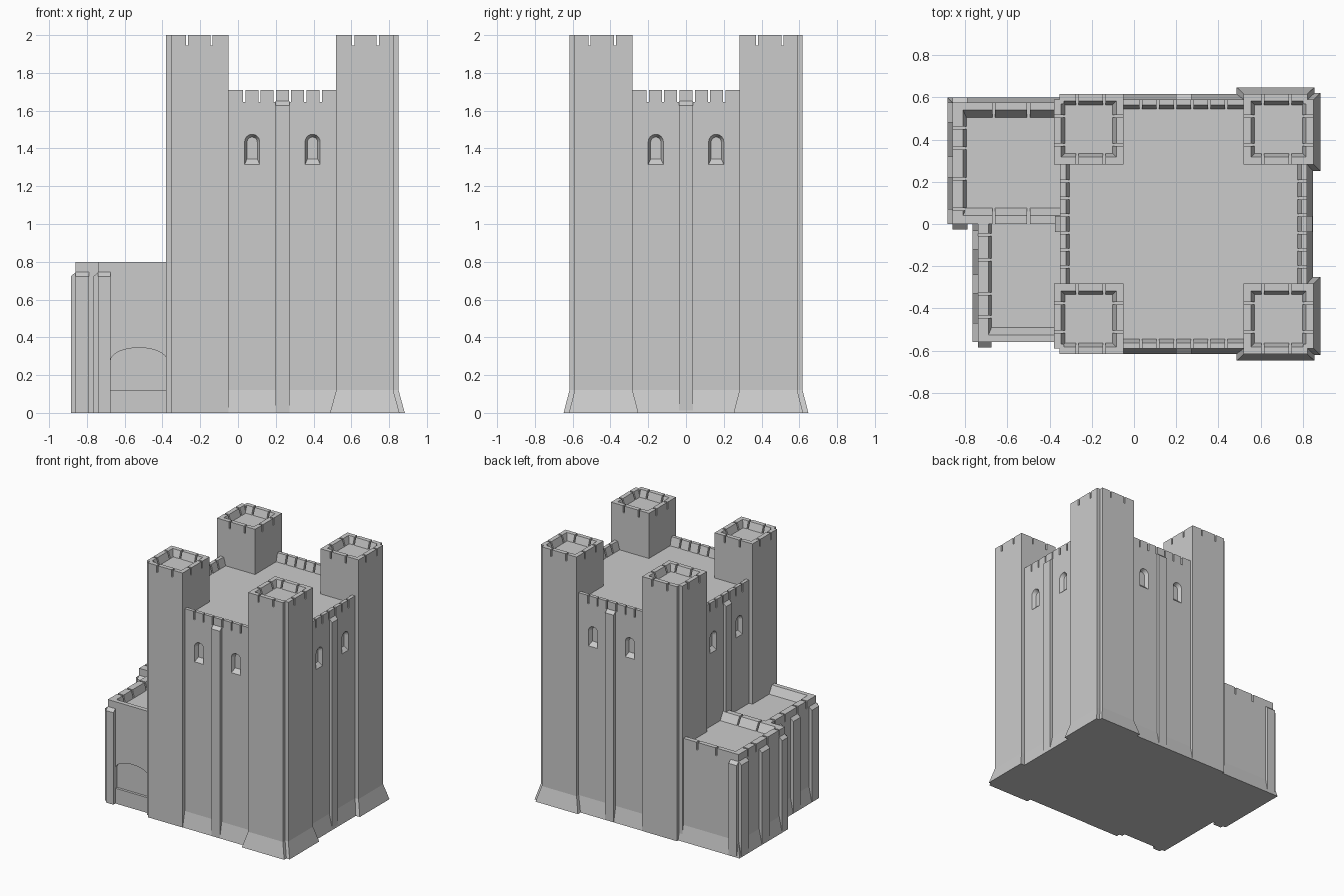
import bpy, bmesh, math
from mathutils import Vector

if "Cube" in bpy.data.objects:
    bpy.data.objects.remove(bpy.data.objects["Cube"])


def hull(name, point_sets):
    """One object made of convex solids, one per point set."""
    me = bpy.data.meshes.new(name)
    bm = bmesh.new()
    for pts in point_sets:
        vs = [bm.verts.new(p) for p in pts]
        bmesh.ops.convex_hull(bm, input=vs)
    bmesh.ops.dissolve_limit(bm, angle_limit=0.01, verts=bm.verts, edges=bm.edges)
    bmesh.ops.recalc_face_normals(bm, faces=bm.faces)
    bm.to_mesh(me)
    bm.free()
    ob = bpy.data.objects.new(name, me)
    bpy.context.collection.objects.link(ob)
    return ob


def frustum(bottom, z0, top, z1):
    """Points of a tapered block; rectangles are (x0, x1, y0, y1)."""
    return [(x, y, z) for r, z in ((bottom, z0), (top, z1)) for x in r[:2] for y in r[2:]]


def block(rect, z0, z1):
    return frustum(rect, z0, rect, z1)


def grow(r, left=0, right=0, front=0, back=0):
    return (r[0] - left, r[1] + right, r[2] - front, r[3] + back)


def place(side, face, along, out, z):
    """Point on a wall: 'face' is the wall plane, 'out' the distance outward."""
    axis, sign = side
    return (face + sign * out, along, z) if axis == 'x' else (along, face + sign * out, z)


LEFT, RIGHT, FRONT, BACK = ('x', -1), ('x', 1), ('y', -1), ('y', 1)


def prism(side, face, a0, a1, profile):
    return [place(side, face, a, o, z) for a in (a0, a1) for o, z in profile]


def merlons(side, face, a0, a1, slots, z0, z1, flat, slope, gap=0.012):
    """Parapet run with a sloped inner face, split by narrow slots."""
    edges = [a0] + [e for s in slots for e in (s - gap / 2, s + gap / 2)] + [a1]
    prof = [(0, z0), (0, z1), (-flat, z1), (-flat - slope, z0)]
    return [prism(side, face, edges[i], edges[i + 1], prof) for i in range(0, len(edges), 2)]


def pilaster(side, face, a0, a1, top, d=0.025):
    return prism(side, face, a0, a1, [(-0.01, 0), (d, 0), (d, top - 0.022), (0, top), (-0.01, top)])


def arch(side, face, c, half, z0, spring, rise, out, n=12):
    pts = [place(side, face, c + s * half, out, z0) for s in (-1, 1)]
    return pts + [place(side, face, c + half * math.cos(math.pi * i / n), out,
                        spring + rise * math.sin(math.pi * i / n)) for i in range(n + 1)]


def carve(target, cutter):
    cutter.hide_render = True
    mod = target.modifiers.new("carve", 'BOOLEAN')
    mod.operation = 'DIFFERENCE'
    mod.solver = 'EXACT'
    mod.object = cutter
    bpy.context.view_layer.objects.active = target
    bpy.ops.object.modifier_apply(modifier=mod.name)
    bpy.data.objects.remove(cutter)


# Keep body with arched window recesses on all four sides
KEEP = (-0.35, 0.82, -0.59, 0.59)
MID = 0.235
walls = [(LEFT, KEEP[0], 0), (RIGHT, KEEP[1], 0), (FRONT, KEEP[2], MID), (BACK, KEEP[3], MID)]
keep = hull("keep_body", [block(KEEP, 0, 1.645)])
cuts = []
for side, face, mid in walls:
    for c in (mid - 0.16, mid + 0.16):
        # taper passes exactly through the outer outline at the wall plane
        cuts.append(arch(side, face, c, 0.0443, 1.305, 1.4357, 0.0443, 0.01)
                    + arch(side, face, c, 0.027, 1.345, 1.433, 0.027, -0.03))
carve(keep, hull("window_cutters", cuts))

# Keep plinth, parapets and central pilasters
hull("keep_plinth", [frustum(grow(KEEP, 0, 0.028, 0.025, 0.025), 0, KEEP, 0.12)])
parapet, pils = [], []
for side, face, mid in walls:
    slots = [mid + 0.081 * (i - 2.5) for i in range(6)]
    parapet += merlons(side, face, mid - 0.3, mid + 0.3, slots, 1.645, 1.71, 0.027, 0.018)
    pils.append(pilaster(side, face, mid - 0.037, mid + 0.037, 1.65))
hull("keep_parapet", parapet)
hull("keep_pilasters", pils)

# Corner towers: two overlapping blocks leave a notch at the outer corner
N, FLOOR = 0.028, 1.945
for sx in (-1, 1):
    for sy in (-1, 1):
        xo, xi = MID + sx * 0.615, MID + sx * 0.285
        yo, yi = sy * 0.617, sy * 0.283
        xn, yn = xo - sx * N, yo - sy * N
        rects = [(*sorted((a, xi)), *sorted((b, yi))) for a, b in ((xo, yn), (xn, yo))]
        tag = ("left" if sx < 0 else "right") + ("_front" if sy < 0 else "_back")
        hull("tower_" + tag, [block(r, 0, FLOOR) for r in rects])
        xs = sorted((xi + sx * 0.09, xi + sx * 0.22))
        ys = sorted((yi + sy * 0.093, yi + sy * 0.228))
        runs = []
        for face, s in ((xo, sx), (xi, -sx)):
            runs += merlons(('x', s), face, *sorted((yi, yn)), ys, FLOOR, 2, 0.034, 0.018)
        for face, s in ((yo, sy), (yi, -sy)):
            runs += merlons(('y', s), face, *sorted((xi, xn)), xs, FLOOR, 2, 0.034, 0.018)
        corner = (*sorted((xn, xn - sx * 0.02)), *sorted((yn, yn - sy * 0.02)))
        runs.append(block(corner, FLOOR, 2))
        hull("tower_parapet_" + tag, runs)
        if sx > 0:
            hull("tower_plinth_" + tag,
                 [frustum(grow(r, 0.033, 0.033, 0.031, 0.031), 0, r, 0.12) for r in rects])

# Low annex: rear and front blocks, the front one with an arched door recess
REAR = (-0.86, -0.34, 0.0, 0.575)
FORE = (-0.74, -0.34, -0.56, 0.03)
AF, AT = 0.74, 0.8
hull("annex_rear", [block(REAR, 0, AF)])
fore = hull("annex_front", [block(FORE, 0, AF)])
carve(fore, hull("door_cutter", [arch(FRONT, FORE[2], -0.525, 0.15, 0.025, 0.275, 0.07, 0.02, 16)
                                 + arch(FRONT, FORE[2], -0.525, 0.15, 0.025, 0.275, 0.07, -0.02, 16)]))
hull("annex_plinth", [frustum(grow(REAR, 0.025, 0, 0, 0.025), 0, REAR, 0.12),
                      frustum(grow(FORE, 0.025), 0, FORE, 0.12)])

# Annex parapets
hull("annex_parapet",
     merlons(LEFT, REAR[0], REAR[2], REAR[3], [0.07, 0.215, 0.36, 0.456], AF, AT, 0.05, 0.015)
     + merlons(BACK, REAR[3], REAR[0], REAR[1], [-0.665, -0.5], AF, AT, 0.035, 0.035)
     + merlons(FRONT, REAR[2], REAR[0], REAR[1], [-0.665, -0.5], AF, AT, 0.04, 0.035)
     + merlons(LEFT, FORE[0], FORE[2], 0.03, [-0.44, -0.33, -0.17, -0.05], AF, AT, 0.05, 0.015)
     + merlons(FRONT, FORE[2], FORE[0], FORE[1], [], AF, AT, 0.035, 0.035))

# Annex pilasters
hull("annex_pilasters",
     [pilaster(LEFT, REAR[0], a, b, AF + 0.005) for a, b in ((0.48, 0.575), (0.22, 0.32), (0, 0.07))]
     + [pilaster(LEFT, FORE[0], a, b, AF + 0.005)
        for a, b in ((-0.56, -0.47), (-0.33, -0.24), (-0.12, -0.03))]
     + [pilaster(FRONT, REAR[2], -0.86, -0.79, AF + 0.005),
        pilaster(BACK, REAR[3], -0.86, -0.79, AF + 0.005),
        pilaster(FRONT, FORE[2], -0.74, -0.675, AF + 0.005)])
